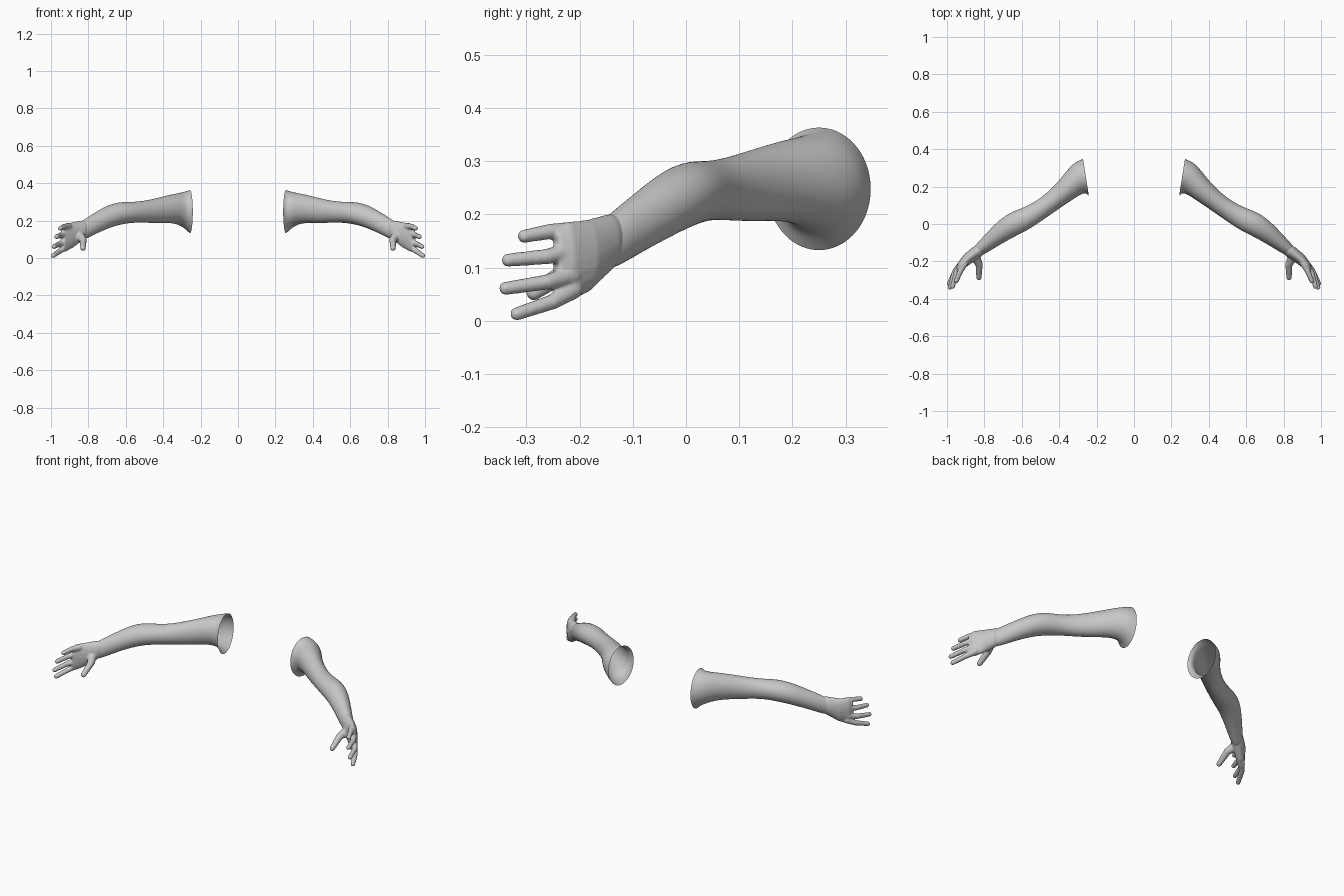
import bpy, bmesh
from math import cos, sin, pi, radians
from mathutils import Vector, Matrix

cube = bpy.data.objects.get("Cube")
if cube:
    bpy.data.objects.remove(cube, do_unlink=True)

grey = bpy.data.materials.new("plain_grey")
grey.use_nodes = True
grey.diffuse_color = (0.57, 0.57, 0.57, 1)
bsdf = grey.node_tree.nodes["Principled BSDF"]
bsdf.inputs["Base Color"].default_value = grey.diffuse_color
bsdf.inputs["Roughness"].default_value = 0.7


def loft(bm, rings, sides=20, capped=False):
    """Skin upright oval rings: centre, yaw of the wide axis, half width, half height."""
    loops = []
    for centre, yaw, w, h in rings:
        across = Vector((cos(radians(yaw)), sin(radians(yaw)), 0)) * w
        up = Vector((0, 0, h))
        angles = [2 * pi * i / sides for i in range(sides)]
        loops.append([bm.verts.new(Vector(centre) + across * cos(a) + up * sin(a))
                      for a in angles])
    faces = []
    for a, b in zip(loops, loops[1:]):
        for i in range(sides):
            j = (i + 1) % sides
            faces.append(bm.faces.new((a[i], a[j], b[j], b[i])))
    if capped:
        faces += [bm.faces.new(loops[0]), bm.faces.new(loops[-1])]
    bmesh.ops.recalc_face_normals(bm, faces=faces)


def digit(bm, joints, radii, steps=14):
    """Run overlapping balls along the joints, to be fused with the palm."""
    pts = [Vector(p) for p in joints]
    for k in range(len(pts) - 1):
        for i in range(steps + 1):
            t = i / steps
            r = radii[k] + (radii[k + 1] - radii[k]) * t
            place = Matrix.Translation(pts[k].lerp(pts[k + 1], t))
            bmesh.ops.create_icosphere(bm, subdivisions=2, radius=r, matrix=place)


def finish(bm, name):
    mesh = bpy.data.meshes.new(name)
    bm.to_mesh(mesh)
    bm.free()
    mesh.materials.append(grey)
    for p in mesh.polygons:
        p.use_smooth = True
    ob = bpy.data.objects.new(name, mesh)
    bpy.context.scene.collection.objects.link(ob)
    return ob


# Arms: open at the shoulder, tapering into the hand at the wrist
bm = bmesh.new()
loft(bm, [
    ((0.257, 0.25, 0.248), 81, 0.100, 0.117),
    ((0.297, 0.25, 0.262), 68, 0.085, 0.090),
    ((0.357, 0.187, 0.265), 56, 0.064, 0.076),
    ((0.439, 0.118, 0.252), 54, 0.052, 0.067),
    ((0.535, 0.052, 0.245), 55, 0.053, 0.054),
    ((0.614, 0.015, 0.243), 54, 0.066, 0.060),
    ((0.688, -0.026, 0.226), 51, 0.060, 0.062),
    ((0.776, -0.098, 0.178), 47, 0.043, 0.055),
    ((0.825, -0.138, 0.150), 45, 0.035, 0.053),
    ((0.852, -0.160, 0.138), 43, 0.023, 0.042),
])
arms = finish(bm, "arms")
sub = arms.modifiers.new("smooth_surface", 'SUBSURF')
sub.levels = sub.render_levels = 2

# Hands: palm, four spread fingers and thumb fused together
bm = bmesh.new()
loft(bm, [
    ((0.800, -0.118, 0.163), 45, 0.024, 0.038),
    ((0.838, -0.148, 0.146), 44, 0.034, 0.054),
    ((0.887, -0.185, 0.122), 40, 0.031, 0.068),
    ((0.923, -0.222, 0.110), 33, 0.024, 0.076),
    ((0.938, -0.244, 0.106), 31, 0.014, 0.066),
], capped=True)
finger_radii = (0.019, 0.015, 0.013)
fingers = [
    ((0.905, -0.210, 0.168), (0.930, -0.255, 0.168), (0.950, -0.304, 0.159)),
    ((0.920, -0.215, 0.132), (0.950, -0.260, 0.121), (0.970, -0.334, 0.114)),
    ((0.925, -0.215, 0.086), (0.960, -0.260, 0.073), (0.984, -0.339, 0.061)),
    ((0.922, -0.212, 0.059), (0.955, -0.250, 0.036), (0.988, -0.318, 0.013)),
]
for joints in fingers:
    digit(bm, joints, finger_radii)
thumb = ((0.855, -0.165, 0.125), (0.828, -0.215, 0.098), (0.829, -0.286, 0.053))
digit(bm, thumb, (0.030, 0.020, 0.015))
hands = finish(bm, "hands")
fuse = hands.modifiers.new("fuse", 'REMESH')
fuse.mode = 'VOXEL'
fuse.voxel_size = 0.004
fuse.use_smooth_shade = True
soften = hands.modifiers.new("soften", 'SMOOTH')
soften.factor = 0.5
soften.iterations = 4

# Matching limbs on the other side
for ob in (arms, hands):
    ob.modifiers.new("other_side", 'MIRROR').use_mirror_merge = False
